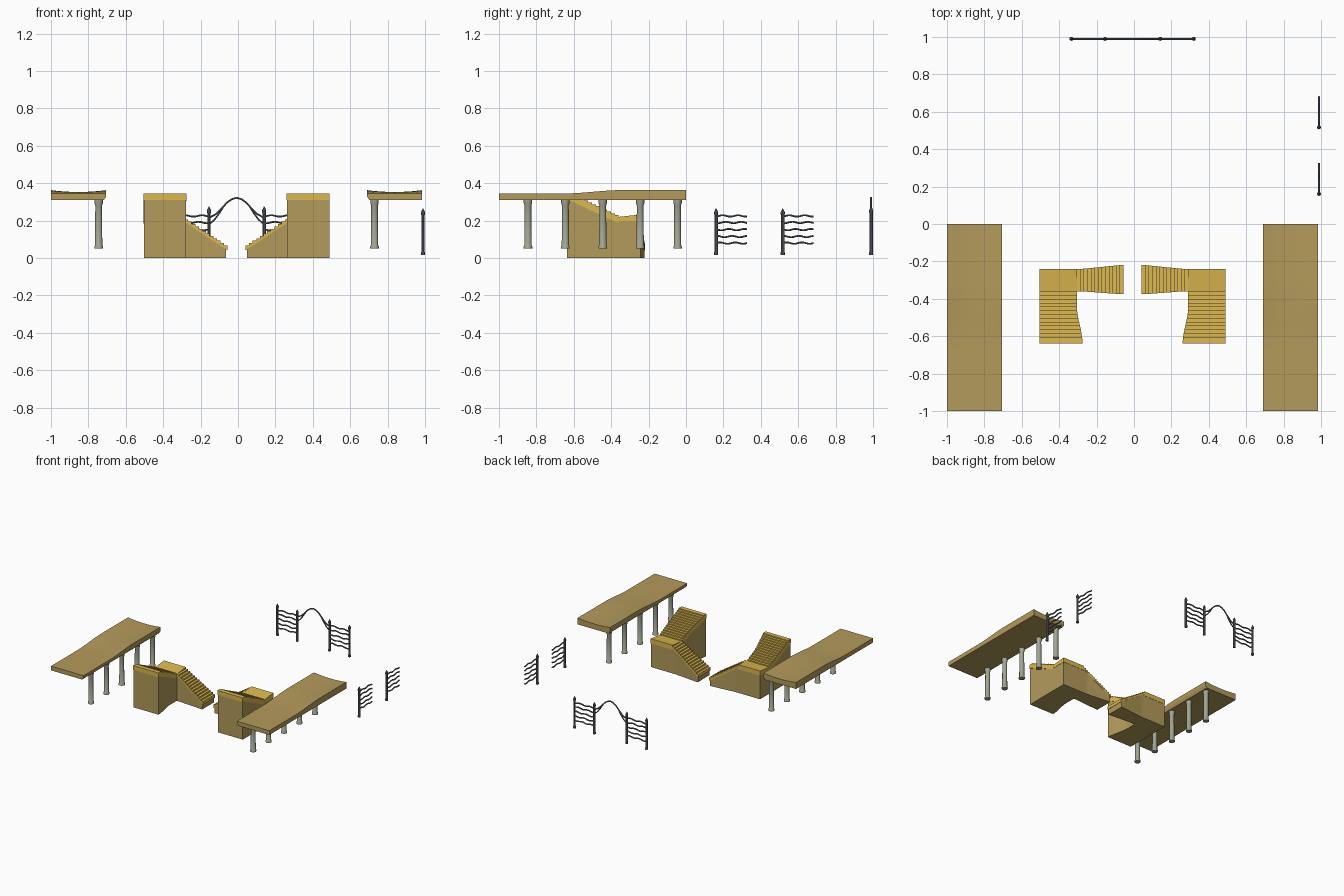
import bpy, bmesh, math
from mathutils import Vector

if "Cube" in bpy.data.objects:
    bpy.data.objects.remove(bpy.data.objects["Cube"])

CX = -0.0075  # mirror plane of the left/right pairs


def material(name, rgb):
    m = bpy.data.materials.new(name)
    m.diffuse_color = (*rgb, 1)
    m.use_nodes = True
    m.node_tree.nodes["Principled BSDF"].inputs["Base Color"].default_value = m.diffuse_color
    return m


STONE = material("sandstone", (0.456, 0.328, 0.105))
YELLOW = material("yellow_stone", (0.72, 0.48, 0.08))
GREY = material("column_stone", (0.36, 0.38, 0.29))
IRON = material("fence_iron", (0.13, 0.14, 0.15))


def loft(bm, rings):
    """Skin closed rings of points and cap both ends."""
    vs = [[bm.verts.new(p) for p in r] for r in rings]
    n = len(vs[0])
    for a, b in zip(vs, vs[1:]):
        for i in range(n):
            bm.faces.new((a[i], a[(i + 1) % n], b[(i + 1) % n], b[i]))
    bm.faces.new(vs[0])
    bm.faces.new(vs[-1])


def tube(bm, pts, radii, normal, sides=6):
    """Tube along a path lying in the plane perpendicular to normal."""
    pts = [Vector(p) for p in pts]
    n = Vector(normal)
    rings = []
    for i, p in enumerate(pts):
        t = (pts[min(i + 1, len(pts) - 1)] - pts[max(i - 1, 0)]).normalized()
        b = t.cross(n)
        r = radii[i] if isinstance(radii, list) else radii
        rings.append([p + r * (n * math.cos(a) + b * math.sin(a))
                      for a in (2 * math.pi * k / sides for k in range(sides))])
    loft(bm, rings)


def finish(bm, name, mat, smooth=False):
    bmesh.ops.remove_doubles(bm, verts=bm.verts, dist=1e-5)
    bmesh.ops.recalc_face_normals(bm, faces=bm.faces)
    me = bpy.data.meshes.new(name)
    bm.to_mesh(me)
    bm.free()
    me.materials.append(mat)
    if smooth:
        me.shade_smooth()
        me.set_sharp_from_angle(angle=math.radians(35))
    ob = bpy.data.objects.new(name, me)
    bpy.context.collection.objects.link(ob)


def lerp(a, b, t):
    return a + (b - a) * min(1, max(0, t))


def inner_edge(y):  # curved inner side of the upper flight
    t = min(1, max(0, (y + 0.64) / 0.2))
    return lerp(0.2675, 0.2975, t * t * (3 - 2 * t))


def flare(d):  # front and back edges of the lower flight
    t = (0.27 - d) / 0.2
    return lerp(-0.36, -0.375, t), lerp(-0.24, -0.22, t)


def step_profile(a, b, z0, z1, n):
    """(position, tread height, ramp height) along a stepped slope."""
    out = []
    for i in range(n):
        z = lerp(z0, z1, i / n)
        for k in (i, i + 1):
            out.append((lerp(a, b, k / n), z, lerp(z0, z1, k / n)))
    return out


CAP = 0.035
for s, side in ((-1, "left"), (1, "right")):
    def X(d):
        return CX + s * d

    # raised walkway, dished towards its back end
    bm = bmesh.new()
    rings = []
    for j in range(17):
        y = -1 + j / 16
        t = min(1, max(0, (y + 0.65) / 0.3))
        lift = 0.018 * t * t * (3 - 2 * t)
        ring = [(X(0.9925), y, 0.31), (X(0.71), y, 0.31), (X(0.6975), y, 0.328)]
        for i in range(9):
            u = i / 4 - 1
            ring.append((X(0.845 + 0.1475 * u), y, 0.345 + lift * (0.45 + 0.55 * u * u)))
        rings.append(ring)
    loft(bm, rings)
    finish(bm, side + "_walkway", STONE, True)

    # columns under the inner edge
    prof = [(0.05, .023), (0.062, .023), (0.067, .0195), (0.28, .018),
            (0.295, .0225), (0.312, .0225)]
    bm = bmesh.new()
    for y in (-0.845, -0.645, -0.445, -0.245, -0.045):
        tube(bm, [(X(0.7375), y, z) for z, r in prof], [r for z, r in prof], (1, 0, 0), 16)
    finish(bm, side + "_columns", GREY, True)

    # upper flight, descending to the back
    steps = [(-0.64, 0.345, 0.345)] + step_profile(-0.625, -0.36, 0.345, 0.22, 13)
    bm = bmesh.new()
    loft(bm, [[(X(0.4975), y, zr - CAP), (X(inner_edge(y)), y, zr - CAP),
               (X(inner_edge(y)), y, z), (X(0.4975), y, z)] for y, z, zr in steps])
    finish(bm, side + "_upper_steps", YELLOW)
    bm = bmesh.new()
    loft(bm, [[(X(0.4955), y, 0), (X(inner_edge(y) + .002), y, 0),
               (X(inner_edge(y) + .002), y, z - CAP), (X(0.4955), y, z - CAP)]
              for y, z in [(-0.636, 0.345)] + [(p[0], p[2]) for p in steps[1::2]]
              + [(-0.36, 0.22)]])
    finish(bm, side + "_upper_base", STONE)

    # corner landing, tilted up slightly at the back
    bm = bmesh.new()
    loft(bm, [[(X(0.4975), y, 0.195), (X(0.2975), y, 0.195), (X(0.2975), y, z),
               (X(0.4975), y, z)] for y, z in ((-0.36, 0.22), (-0.24, 0.233))])
    finish(bm, side + "_landing", YELLOW)
    bm = bmesh.new()
    loft(bm, [[(X(0.4955), y, 0), (X(0.2975), y, 0), (X(0.2975), y, 0.195),
               (X(0.4955), y, 0.195)] for y in (-0.36, -0.242)])
    finish(bm, side + "_landing_base", STONE)

    # lower flight, descending to the middle and flaring out
    steps = step_profile(0.2975, 0.0475, 0.22, 0.055, 13)
    bm = bmesh.new()
    loft(bm, [[(X(d), flare(d)[0], zr - 0.014), (X(d), flare(d)[1], zr - 0.014),
               (X(d), flare(d)[1], z), (X(d), flare(d)[0], z)] for d, z, zr in steps])
    finish(bm, side + "_lower_steps", YELLOW)
    bm = bmesh.new()
    ramp = [(d, zr - 0.014) for d, z, zr in steps[::2]] + [(0.056, 0.047)]
    loft(bm, [[(X(d), flare(d)[0] + .002, 0), (X(d), flare(d)[1] - .002, 0),
               (X(d), flare(d)[1] - .002, z), (X(d), flare(d)[0] + .002, z)]
              for d, z in ramp])
    finish(bm, side + "_lower_base", STONE)


def post(bm, x, y, top, normal):
    prof = [(0.015, .011), (0.03, .011), (0.034, .009), (top - 0.035, .009),
            (top - 0.03, .011), (top - 0.02, .011), (top, .002)]
    tube(bm, [(x, y, z) for z, r in prof], [r for z, r in prof], normal, 8)


def rails(bm, start, direction, length, normal):
    """Five slightly wavy rails."""
    for k, z in enumerate((0.08, 0.115, 0.152, 0.19, 0.225)):
        pts = []
        for i in range(13):
            p = Vector(start) + Vector(direction) * (length * i / 12)
            p.z = z + 0.004 * math.sin(i * 1.05 + k * 1.3)
            pts.append(p)
        tube(bm, pts, 0.0055, normal)


# side fences on the right edge
for name, y in (("side_fence_front", 0.161), ("side_fence_back", 0.517)):
    bm = bmesh.new()
    post(bm, 0.989, y, 0.265, (1, 0, 0))
    rails(bm, (0.989, y, 0), (0, 1, 0), 0.165, (1, 0, 0))
    finish(bm, name, IRON, True)

# back fence panels with two posts each
for s, side in ((-1, "left"), (1, "right")):
    bm = bmesh.new()
    for d in (0.1475, 0.3275):
        post(bm, CX + s * d, 0.99, 0.275, (0, 1, 0))
    rails(bm, (CX + s * 0.1475, 0.99, 0), (s, 0, 0), 0.18, (0, 1, 0))
    finish(bm, "back_fence_" + side, IRON, True)

# arch joining the two back panels, with a lower strand on each side
half = [(.1475, .215), (.11, .235), (.08, .265), (.05, .298), (.025, .315)]
strand = [(.1475, .18), (.118, .205), (.092, .24), (.07, .275)]
bm = bmesh.new()
path = [(-d, z) for d, z in half] + [(0, .322)] + half[::-1]
tube(bm, [(CX + d, 0.99, z) for d, z in path], 0.0055, (0, 1, 0))
for s in (-1, 1):
    tube(bm, [(CX + s * d, 0.99, z) for d, z in strand], 0.005, (0, 1, 0))
finish(bm, "back_arch", IRON, True)
